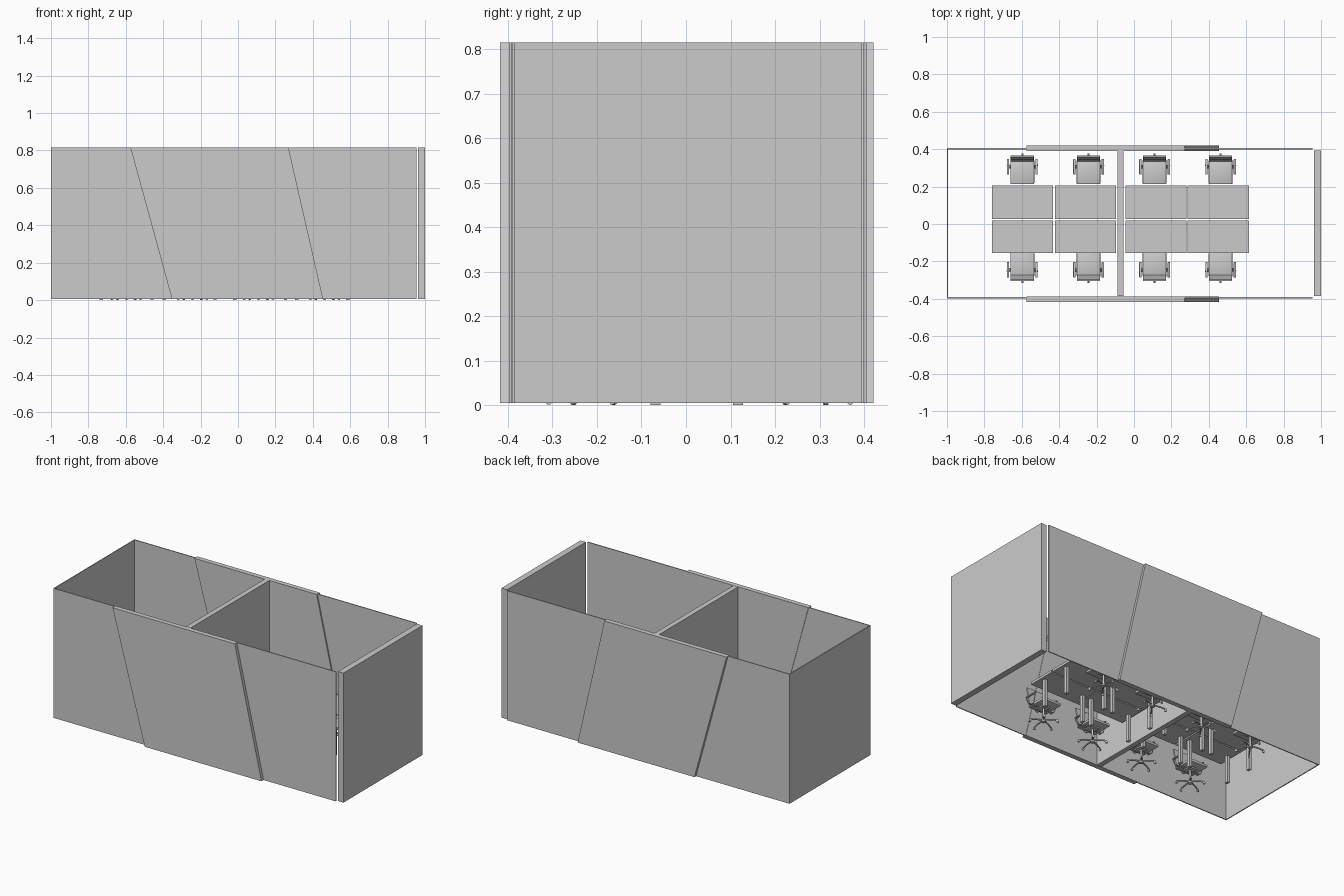
import bpy, bmesh, math
from mathutils import Matrix, Vector

if "Cube" in bpy.data.objects:
    bpy.data.objects.remove(bpy.data.objects["Cube"])

TOP, LOW = 0.815, 0.005


def add_mesh(name, bm):
    bmesh.ops.recalc_face_normals(bm, faces=bm.faces)
    me = bpy.data.meshes.new(name)
    bm.to_mesh(me)
    bm.free()
    ob = bpy.data.objects.new(name, me)
    bpy.context.collection.objects.link(ob)
    return ob


def box(name, x, y, z, bevel=0):
    """Box from (min, max) pairs, with optional rounded edges."""
    bm = bmesh.new()
    size = [b - a for a, b in (x, y, z)]
    mid = [(a + b) / 2 for a, b in (x, y, z)]
    bmesh.ops.create_cube(bm, size=1, matrix=Matrix.Translation(mid) @ Matrix.Diagonal((*size, 1)))
    if bevel:
        bmesh.ops.bevel(bm, geom=bm.edges[:], offset=bevel, segments=2, profile=0.5, affect='EDGES')
    return add_mesh(name, bm)


def extrude(name, pts, vec):
    """Solid made by extruding a closed profile along vec."""
    bm = bmesh.new()
    face = bm.faces.new([bm.verts.new(p) for p in pts])
    res = bmesh.ops.extrude_face_region(bm, geom=[face])
    verts = [v for v in res['geom'] if isinstance(v, bmesh.types.BMVert)]
    bmesh.ops.translate(bm, verts=verts, vec=vec)
    # extrude_face_region keeps the source face as the other cap when it is open
    bmesh.ops.holes_fill(bm, edges=bm.edges[:])
    return add_mesh(name, bm)


def tube(name, pts, r, cyclic=False):
    """Round bar along a path, converted to a mesh."""
    cu = bpy.data.curves.new(name, 'CURVE')
    cu.dimensions = '3D'
    cu.bevel_depth, cu.bevel_resolution, cu.use_fill_caps = r, 1, True
    sp = cu.splines.new('POLY')
    sp.points.add(len(pts) - 1)
    for p, co in zip(sp.points, pts):
        p.co = (*co, 1)
    sp.use_cyclic_u = cyclic
    tmp = bpy.data.objects.new(name, cu)
    bpy.context.collection.objects.link(tmp)
    me = bpy.data.meshes.new_from_object(tmp)
    bpy.data.objects.remove(tmp)
    ob = bpy.data.objects.new(name, me)
    bpy.context.collection.objects.link(ob)
    return ob


def cylinder(name, r1, r2, z0, z1, sides=16):
    bm = bmesh.new()
    bmesh.ops.create_cone(bm, cap_ends=True, segments=sides, radius1=r1, radius2=r2, depth=z1 - z0,
                          matrix=Matrix.Translation((0, 0, (z0 + z1) / 2)))
    return add_mesh(name, bm)


# Room shell: thin walls, thick right wall and partition
box("front_wall", (-1, 0.955), (-0.397, -0.391), (LOW, TOP))
box("back_wall", (-1, 0.955), (0.399, 0.405), (LOW, TOP))
box("left_wall", (-1, -0.994), (-0.397, 0.405), (LOW, TOP))
box("right_wall", (0.962, 1), (-0.386, 0.394), (LOW, TOP))
box("partition", (-0.089, -0.057), (-0.386, 0.392), (LOW, TOP))

# Slanted thick panels set into the long walls
for name, y in (("front_slanted_panel", -0.418), ("back_slanted_panel", 0.391)):
    extrude(name, [(-0.353, y, LOW), (0.455, y, LOW), (0.27, y, TOP), (-0.575, y, TOP)], (0, 0.03, 0))

# Desks: a top with one post near each end
for row, (y0, y1) in (("front", (-0.156, 0.019)), ("back", (0.028, 0.206))):
    for i, x0 in enumerate((-0.76, -0.423, -0.046, 0.286)):
        x1, ym = x0 + 0.328, (y0 + y1) / 2
        box(f"{row}_desk_top_{i + 1}", (x0, x1), (y0, y1), (0.168, 0.183))
        for side, lx in (("left", x0 + 0.028), ("right", x1 - 0.028)):
            box(f"{row}_desk_{side}_leg_{i + 1}", (lx - 0.009, lx + 0.009),
                (ym - 0.011, ym + 0.011), (0, 0.168))

# Chair facing +y, built once around the origin
parts = [box("chair_seat", (-0.064, 0.064), (-0.055, 0.076), (0.108, 0.126), 0.006)]

# Curved, reclined backrest
front = [(-0.046, 0.135), (-0.053, 0.165), (-0.057, 0.2), (-0.068, 0.245)]
profile = front + [(y - 0.009, z) for y, z in reversed(front)]
parts.append(extrude("chair_backrest", [(-0.062, y, z) for y, z in profile], (0.124, 0, 0)))
parts.append(tube("chair_back_support", [(0, 0.0, 0.104), (0, -0.055, 0.104),
                                         (0, -0.068, 0.118), (0, -0.064, 0.19)], 0.005))

# Looped armrests with pads
for side, s in (("left", -1), ("right", 1)):
    x = s * 0.076
    parts.append(tube(f"chair_{side}_arm_frame",
                      [(x, -0.05, 0.166), (x, 0.012, 0.166), (x, 0.02, 0.158), (x, 0.005, 0.108),
                       (x, -0.03, 0.108), (x, -0.056, 0.158)], 0.003, True))
    parts.append(tube(f"chair_{side}_arm_bracket", [(0, -0.012, 0.106), (x, -0.012, 0.108)], 0.004))
    parts.append(box(f"chair_{side}_arm_pad", (x - 0.006, x + 0.006), (-0.058, 0.024),
                     (0.165, 0.172), 0.002))

# Gas column, seat plate and five-star base
parts.append(cylinder("chair_column", 0.008, 0.006, 0.02, 0.108))
parts.append(cylinder("chair_hub", 0.014, 0.011, 0.016, 0.036))
parts.append(box("chair_seat_plate", (-0.025, 0.025), (-0.03, 0.03), (0.1, 0.108)))
for k in range(5):
    a = math.radians(-90 + 72 * k)
    d = Vector((math.cos(a), math.sin(a), 0))
    parts.append(tube(f"chair_base_arm_{k + 1}", [d * 0.008 + Vector((0, 0, 0.028)),
                                                  d * 0.05 + Vector((0, 0, 0.024)),
                                                  d * 0.082 + Vector((0, 0, 0.016))], 0.0045))
    bm = bmesh.new()
    bmesh.ops.create_cone(bm, cap_ends=True, segments=12, radius1=0.007, radius2=0.007, depth=0.01,
                          matrix=Matrix.Translation(d * 0.08 + Vector((0, 0, 0.008)))
                          @ Matrix.Rotation(a, 4, 'Z') @ Matrix.Rotation(math.pi / 2, 4, 'X'))
    parts.append(add_mesh(f"chair_caster_{k + 1}", bm))

# Smooth the chair parts, keeping hard edges
bpy.ops.object.select_all(action='DESELECT')
for ob in parts:
    ob.select_set(True)
bpy.context.view_layer.objects.active = parts[0]
bpy.ops.object.shade_smooth_by_angle(angle=math.radians(35))

# Place eight chairs as linked copies, back row turned round
spots = [(x, y, r) for y, r in ((-0.228, 0), (0.289, math.pi)) for x in (-0.597, -0.243, 0.11, 0.463)]
for n, (x, y, r) in enumerate(spots):
    for part in parts:
        ob = part
        if n:
            ob = part.copy()
            bpy.context.collection.objects.link(ob)
        ob.location, ob.rotation_euler = (x, y, 0), (0, 0, r)
